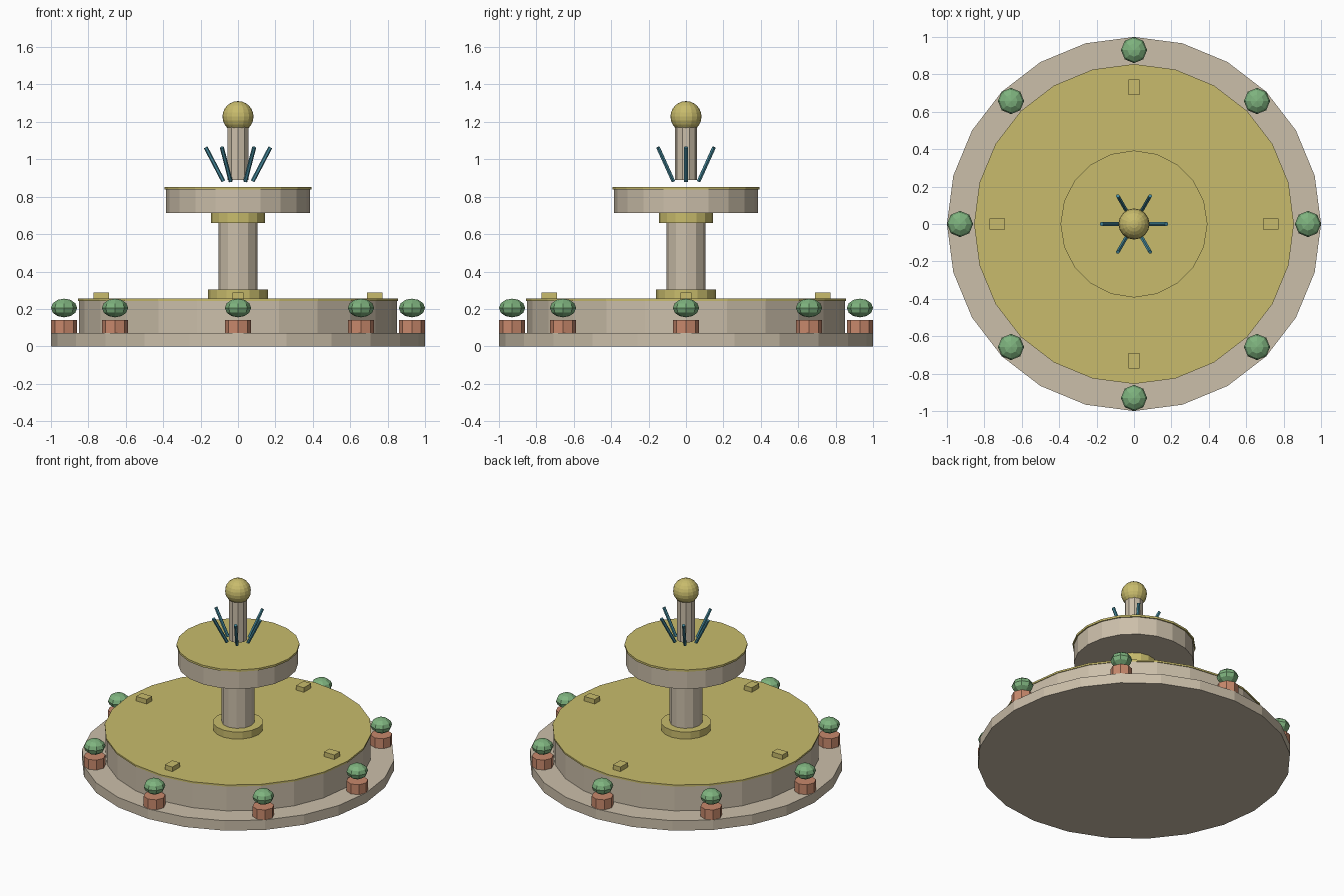
import bpy
from math import sin, cos, pi
from mathutils import Vector

cube = bpy.data.objects.get("Cube")
if cube:
    bpy.data.objects.remove(cube, do_unlink=True)


def material(name, rgb):
    m = bpy.data.materials.new(name)
    m.use_nodes = True
    m.diffuse_color = (*rgb, 1)
    m.node_tree.nodes["Principled BSDF"].inputs["Base Color"].default_value = (*rgb, 1)
    return m


stone = material("warm stone", (0.60, 0.52, 0.40))
gold = material("pale gold", (0.58, 0.50, 0.15))
terracotta = material("terracotta", (0.58, 0.25, 0.15))
leaf = material("leaf green", (0.21, 0.45, 0.21))
water = material("water blue", (0.06, 0.25, 0.33))


def finish(name, mat):
    ob = bpy.context.object
    ob.name = name
    ob.data.materials.append(mat)
    return ob


def drum(name, mat, radius, z0, z1, sides, x=0, y=0):
    bpy.ops.mesh.primitive_cylinder_add(
        vertices=sides, radius=radius, depth=z1 - z0, location=(x, y, (z0 + z1) / 2))
    return finish(name, mat)


def ball(name, mat, radius, height, segments, rings, location):
    bpy.ops.mesh.primitive_uv_sphere_add(
        segments=segments, ring_count=rings, radius=radius, location=location)
    bpy.context.object.scale.z = height / radius
    return finish(name, mat)


def rod(name, mat, radius, start, end, sides):
    axis = end - start
    bpy.ops.mesh.primitive_cylinder_add(
        vertices=sides, radius=radius, depth=axis.length, location=(start + end) / 2,
        rotation=axis.to_track_quat("Z", "Y").to_euler())
    return finish(name, mat)


# Stepped base and lower basin
drum("base_step", stone, 1.0, 0, 0.07, 24)
drum("lower_basin", stone, 0.85, 0.07, 0.243, 24)
drum("lower_basin_top", gold, 0.855, 0.243, 0.255, 24)

# Pedestal with collars
drum("lower_collar", gold, 0.16, 0.255, 0.305, 16)
drum("pedestal", stone, 0.105, 0.305, 0.66, 12)
drum("upper_collar", gold, 0.145, 0.66, 0.713, 16)

# Upper bowl
drum("upper_bowl", stone, 0.385, 0.713, 0.838, 20)
drum("upper_bowl_top", gold, 0.393, 0.838, 0.852, 20)

# Finial
drum("finial_post", stone, 0.06, 0.888, 1.18, 10)
ball("finial_ball", gold, 0.083, 0.083, 16, 12, (0, 0, 1.228))

# Ring of slanted water jets
for i in range(6):
    out = Vector((cos(i * pi / 3), sin(i * pi / 3), 0))
    rod(f"water_jet_{i + 1}", water, 0.011,
        out * 0.078 + Vector((0, 0, 0.882)), out * 0.173 + Vector((0, 0, 1.064)), 6)

# Small blocks on the basin
for i in range(4):
    a = i * pi / 2
    x, y = 0.732 * cos(a), 0.732 * sin(a)
    bpy.ops.mesh.primitive_cube_add(size=1, location=(x, y, 0.27))
    bpy.context.object.scale = (0.082 if i % 2 == 0 else 0.06,
                                0.06 if i % 2 == 0 else 0.082, 0.034)
    finish(f"basin_block_{i + 1}", gold)

# Potted shrubs around the step
for i in range(8):
    x, y = 0.93 * cos(i * pi / 4), 0.93 * sin(i * pi / 4)
    drum(f"pot_{i + 1}", terracotta, 0.07, 0.07, 0.14, 8, x, y)
    ball(f"shrub_{i + 1}", leaf, 0.07, 0.05, 8, 6, (x, y, 0.205))
